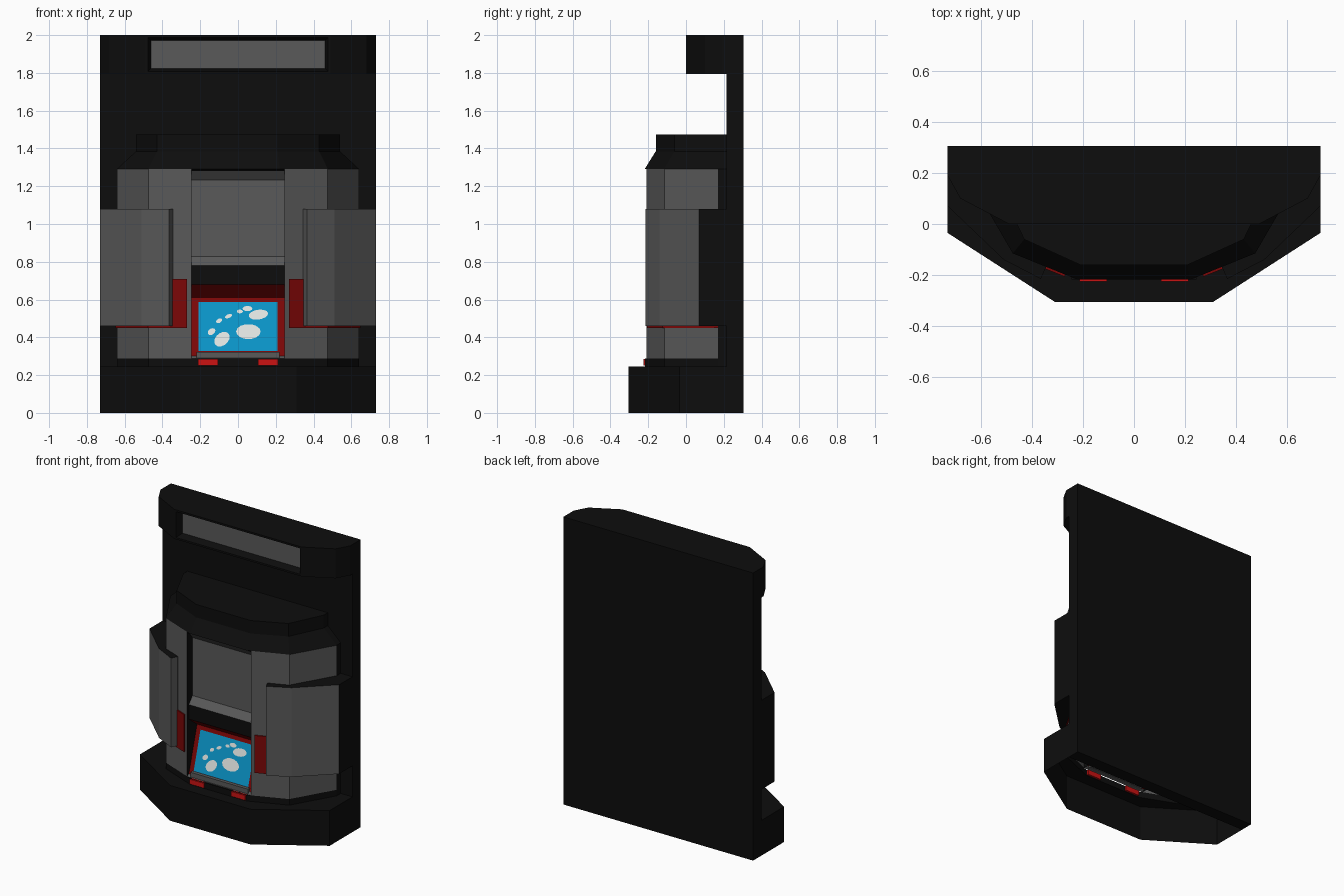
import bpy, bmesh, math
from mathutils import Vector

if "Cube" in bpy.data.objects:
    bpy.data.objects.remove(bpy.data.objects["Cube"])


def mat(name, r, g, b):
    m = bpy.data.materials.new(name)
    m.diffuse_color = (r, g, b, 1)
    m.use_nodes = True
    m.node_tree.nodes["Principled BSDF"].inputs["Base Color"].default_value = m.diffuse_color
    return m


MATS = [mat("black", .004, .004, .004), mat("grey", .10, .10, .10),
        mat("dark_red", .20, .002, .002), mat("bright_red", .60, .006, .006),
        mat("screen_blue", .003, .30, .58), mat("white", .75, .78, .76)]
BLACK, GREY, DRED, RED, BLUE, WHITE = range(6)


def finish(bm, name, mirror=False):
    me = bpy.data.meshes.new(name)
    bm.to_mesh(me)
    bm.free()
    for m in MATS:
        me.materials.append(m)
    ob = bpy.data.objects.new(name, me)
    bpy.context.collection.objects.link(ob)
    if mirror:
        ob.modifiers.new("mirror", 'MIRROR')
    return ob


def loft(bm, rings, seg_mats=None, color=BLACK, closed=False, top=None, bottom=None):
    """Skin between rings given as (points, z); rings run anticlockwise."""
    rows = [[bm.verts.new((x, y, z)) for x, y in pts] for pts, z in rings]
    n = len(rows[0])
    for a, b in zip(rows, rows[1:]):
        for i in range(n if closed else n - 1):
            j = (i + 1) % n
            f = bm.faces.new((a[i], a[j], b[j], b[i]))
            f.material_index = seg_mats[i] if seg_mats else color
    if top is not None:
        bm.faces.new(rows[-1]).material_index = top
    if bottom is not None:
        bm.faces.new(rows[0][::-1]).material_index = bottom


def both(half):
    """Mirror a half outline (front to back) into a full one."""
    return [(-x, y) for x, y in reversed(half)] + half


def box(name, x0, x1, y0, y1, z0, z1, color, mirror=False):
    bm = bmesh.new()
    loft(bm, [([(x0, y0), (x1, y0), (x1, y1), (x0, y1)], z) for z in (z0, z1)],
         color=color, closed=True, top=color, bottom=color)
    return finish(bm, name, mirror)


def recess(bm, face, width, depth, rim, inner):
    """Inset a face and push it in, leaving a sloped rim."""
    r = bmesh.ops.inset_region(bm, faces=[face], thickness=width, depth=0)
    n = face.normal.copy()
    bmesh.ops.translate(bm, verts=face.verts[:], vec=-n * depth)
    for f in r["faces"]:
        f.material_index = rim
    face.material_index = inner
    bm.normal_update()


# outlines in plan
BASE = [(.31, -.305), (.50, -.183), (.73, -.035), (.73, .215)]
CAB = [(.22, -.218), (.475, -.115), (.64, .17), (.64, .215)]
TOP = [(.21, -.16), (.43, -.06), (.54, .17), (.54, .215)]

# rear panel
box("rear_panel", -.73, .73, .215, .305, 0, 2, BLACK)

# hollow base with a ledge up to the cabinet
bm = bmesh.new()
loft(bm, [(both(BASE), 0), (both(BASE), .245), (both(CAB), .245), (both(CAB), .287)])
finish(bm, "base")

# cabinet cap with sloped shoulder
bm = bmesh.new()
loft(bm, [(both(CAB), 1.292), (both(TOP), 1.385), (both(TOP), 1.475)], top=BLACK)
finish(bm, "cabinet_cap")

# cabinet sides
bm = bmesh.new()
side = [(.245, -.08), (.245, -.208), (.475, -.115), (.64, .17), (.64, .215)]
loft(bm, [(side, .287), (side, 1.292)], seg_mats=[BLACK, GREY, GREY, BLACK])
finish(bm, "cabinet_side", True)

# red band wrapped round the cabinet below the doors
bm = bmesh.new()
band = [(.27, -.19), (.27, -.207), (.477, -.124), (.648, .17), (.63, .17), (.47, -.1)]
loft(bm, [(band, .45), (band, .71)], color=DRED, closed=True, top=DRED, bottom=DRED)
finish(bm, "red_band", True)

# wing doors
bm = bmesh.new()
door = [(.345, -.17), (.365, -.215), (.51, -.14), (.73, .07), (.73, .215),
        (.63, .215), (.63, .17), (.47, -.11), (.345, -.16)]
loft(bm, [(door, .46), (door, 1.08)], closed=True, top=BLACK, bottom=BLACK,
     seg_mats=[GREY, GREY, GREY] + [BLACK] * 6)
finish(bm, "wing_door", True)

# centre bay: lip, main screen, fascia, red niche, sill
bm = bmesh.new()
prof = [(-.218, 1.292), (-.19, 1.28), (-.19, .78), (-.19, .68), (-.10, .61),
        (-.19, .30), (-.21, .287)]
cols = [BLACK, GREY, BLACK, DRED, DRED, GREY]
rows = [[bm.verts.new((x, y, z)) for x in (-.245, .245)] for y, z in prof]
faces = []
for (a, b), (c, d), m in zip(rows, rows[1:], cols):
    f = bm.faces.new((a, c, d, b))
    f.material_index = m
    faces.append(f)
bm.normal_update()
recess(bm, faces[1], .048, .04, GREY, GREY)
finish(bm, "centre_bay")


# tilted play screen with pale spots
def on_tilt(x, z, off):
    return Vector((x, -.10 - (.61 - z) * .29, z)) + Vector((0, -.96, .28)) * off


bm = bmesh.new()
for off in (.005,):
    bm.faces.new([bm.verts.new(on_tilt(x, z, off)) for x, z in
                  ((-.21, .325), (.21, .325), (.21, .585), (-.21, .585))]).material_index = BLUE
finish(bm, "play_screen")
bm = bmesh.new()
for cx, cz, rx, rz, rot in ((.055, .428, .065, .04, 0), (.108, .518, .052, .026, .15),
                            (-.085, .388, .046, .033, .7), (-.14, .428, .022, .016, .6),
                            (.05, .55, .026, .014, 0), (-.05, .51, .02, .01, .4),
                            (-.10, .485, .017, .011, .5), (.01, .535, .016, .01, 0)):
    pts = []
    for k in range(14):
        t = math.tau * k / 14
        u, v = rx * math.cos(t), rz * math.sin(t)
        pts.append(bm.verts.new(on_tilt(cx + u * math.cos(rot) - v * math.sin(rot),
                                        cz + u * math.sin(rot) + v * math.cos(rot), .008)))
    bm.faces.new(pts).material_index = WHITE
finish(bm, "screen_spots")

# sill under the play screen and red feet
box("screen_sill", -.22, .22, -.207, -.175, .29, .323, GREY)
box("red_foot", .105, .213, -.226, -.205, .25, .284, RED, True)

# top hood with recessed light panel
bm = bmesh.new()
hood = both([(.49, 0), (.68, .10), (.73, .19), (.73, .215)])
loft(bm, [(hood, 1.795), (hood, 2)], top=BLACK, bottom=BLACK)
bm.normal_update()
front = min(bm.faces, key=lambda f: f.calc_center_median().y)
recess(bm, front, .018, 0, BLACK, BLACK)
recess(bm, front, .022, .05, BLACK, GREY)
finish(bm, "top_hood")
